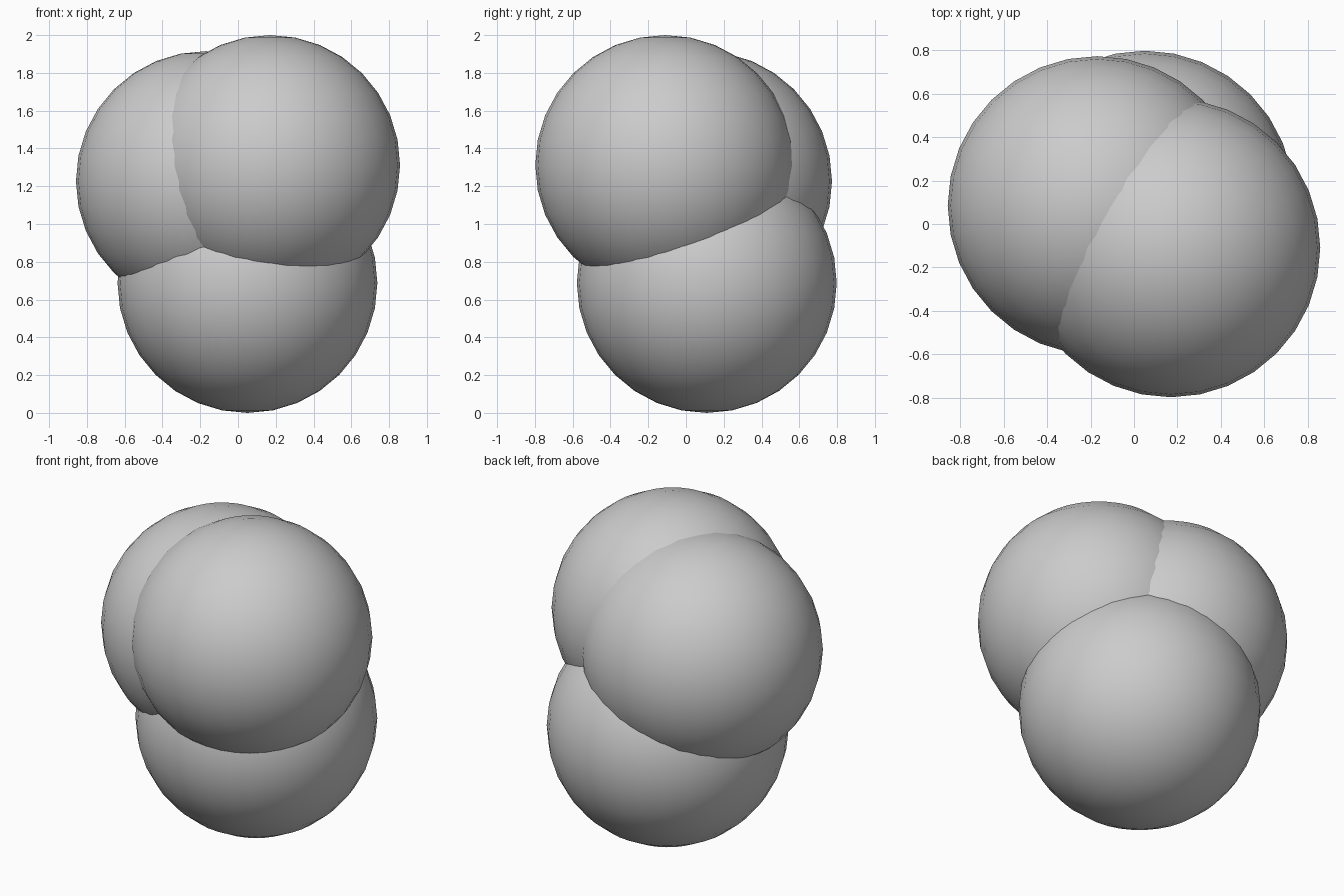
import bpy

if "Cube" in bpy.data.objects:
    bpy.data.objects.remove(bpy.data.objects["Cube"], do_unlink=True)

# One plain grey for the whole cluster
grey = bpy.data.materials.new("light_grey")
grey.use_nodes = True
colour = (0.6, 0.6, 0.6, 1)
grey.diffuse_color = colour
grey.node_tree.nodes["Principled BSDF"].inputs["Base Color"].default_value = colour

RADIUS = 0.688


def ball(name, centre):
    bpy.ops.mesh.primitive_uv_sphere_add(segments=32, ring_count=16,
                                         radius=RADIUS, location=centre)
    obj = bpy.context.object
    obj.name = name
    obj.data.materials.append(grey)
    bpy.ops.object.shade_smooth()


# Three equal overlapping balls
ball("bottom_ball", (0.05, 0.11, RADIUS))
ball("upper_front_ball", (0.17, -0.11, 2 - RADIUS))
ball("upper_back_ball", (-0.17, 0.085, 1.227))
